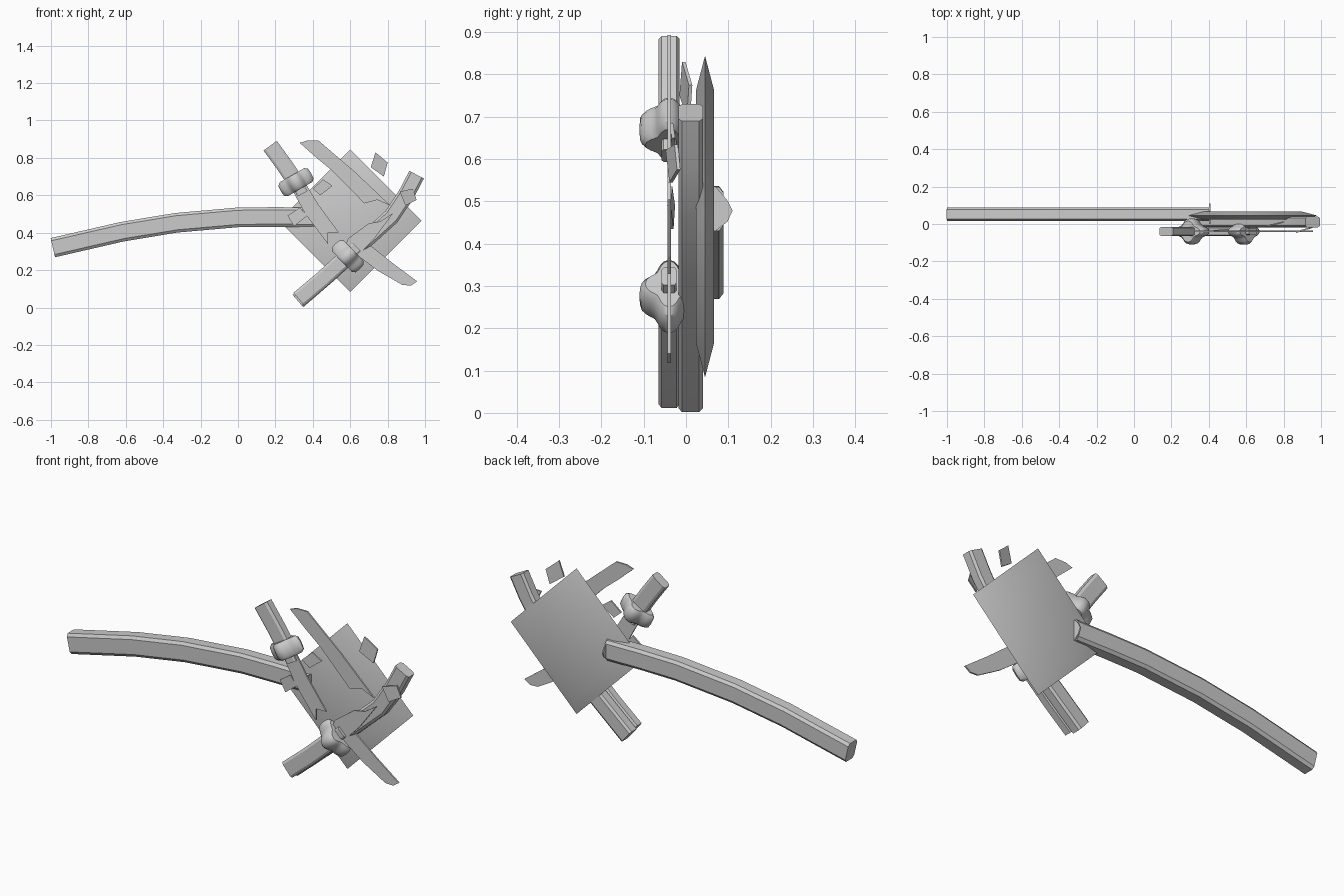
import bpy, bmesh, math
from mathutils import Vector

if "Cube" in bpy.data.objects:
    bpy.data.objects.remove(bpy.data.objects["Cube"])


def finish(name, bm, smooth=None):
    bmesh.ops.recalc_face_normals(bm, faces=bm.faces)
    me = bpy.data.meshes.new(name)
    bm.to_mesh(me)
    bm.free()
    ob = bpy.data.objects.new(name, me)
    bpy.context.collection.objects.link(ob)
    if smooth:
        bpy.ops.object.select_all(action='DESELECT')
        ob.select_set(True)
        bpy.context.view_layer.objects.active = ob
        bpy.ops.object.shade_smooth_by_angle(angle=math.radians(smooth))
    return ob


def loft(name, rings, smooth=None):
    """Skin equal-length rings of points and cap both ends."""
    bm = bmesh.new()
    vs = [[bm.verts.new(p) for p in r] for r in rings]
    n = len(rings[0])
    for a, b in zip(vs, vs[1:]):
        for i in range(n):
            j = (i + 1) % n
            bm.faces.new((a[i], a[j], b[j], b[i]))
    bm.faces.new(vs[0])
    bm.faces.new(vs[-1])
    return finish(name, bm, smooth)


def bar(name, path, y, w, h):
    """Chamfered bar following an x-z path; w across, h is the half depth."""
    oct_ = [(.5, .7), (.5, -.7), (.36, -1), (-.36, -1),
            (-.5, -.7), (-.5, .7), (-.36, 1), (.36, 1)]
    rings = []
    for i, (x, z) in enumerate(path):
        a, b = path[max(i - 1, 0)], path[min(i + 1, len(path) - 1)]
        t = Vector((b[0] - a[0], b[1] - a[1])).normalized()
        rings.append([(x - t.y * u * w, y + v * h, z + t.x * u * w) for u, v in oct_])
    return loft(name, rings, 25)


def shard(name, pts, y=-.04, tilt=0.0, thick=.008):
    """Thin flat piece of blade from an x-z outline, tilted in depth along x."""
    cx = sum(p[0] for p in pts) / len(pts)
    return loft(name, [[(x, y + s * thick / 2 + tilt * (x - cx), z) for x, z in pts]
                       for s in (-1, 1)])


def guard(name, cx, cz, angle):
    """Four-lobed guard, perpendicular to the blade direction."""
    t = Vector((math.cos(angle), 0, math.sin(angle)))
    n = Vector((-t.z, 0, t.x))
    rings = []
    for d, s in ((-.043, .8), (-.03, .97), (0, 1), (.03, .97), (.043, .8)):
        ring = []
        for i in range(32):
            a = i * math.tau / 32
            r = s * (.073 + .013 * math.cos(4 * a))
            ring.append(Vector((cx, -.04, cz)) + t * d
                        + n * (r * 1.1 * math.cos(a)) + Vector((0, r * .82 * math.sin(a), 0)))
        rings.append(ring)
    return loft(name, rings, 40)


# Back plate: diamond with bevelled rim
loft("back_plate", [[(.6, y, .464 + r), (.6 + r, y, .464), (.6, y, .464 - r), (.6 - r, y, .464)]
                    for y, r in ((.024, .30), (.045, .38), (.066, .30))], 30)

# Curved sheaths
bar("long_sheath", [(-.99, .32), (-.62, .405), (-.33, .453), (0, .482), (.2, .484), (.40, .482)],
    .052, .105, .037)
bar("short_sheath", [(.955, .71), (.90, .605), (.82, .485), (.67, .35), (.5, .19), (.32, .035)],
    .011, .088, .029)

# Thin lip at the mouth of the long sheath
loft("sheath_lip", [[(x, y, z) for y, z in ((.0, .43), (.07, .43), (.098, .452), (.11, .478),
                                            (.098, .502), (.07, .535), (.0, .535))]
                    for x in (.402, .408)])

# Handles
bar("lower_handle", [(.325, .045), (.45, .15), (.587, .275)], -.04, .088, .025)
bar("upper_handle", [(.172, .865), (.245, .765), (.31, .668)], -.04, .088, .025)

# Guards and blade collars
guard("lower_guard", .587, .275, math.radians(44))
guard("upper_guard", .31, .67, math.radians(-60))
bar("lower_collar", [(.587, .275), (.635, .323)], -.04, .06, .018)
bar("upper_collar", [(.31, .67), (.345, .608)], -.04, .06, .018)

# Broken blades
shard("lower_blade", [(.56, .30), (.615, .25), (.73, .37), (.83, .505), (.76, .46),
                      (.70, .45), (.59, .37)])
shard("upper_blade", [(.275, .655), (.345, .69), (.43, .55), (.54, .40), (.48, .40),
                      (.48, .34), (.36, .50)])

# Broken-off blade tips
shard("upper_tip", [(.33, .88), (.37, .893), (.43, .893), (.62, .73), (.815, .545),
                    (.745, .575), (.675, .557), (.505, .73), (.42, .80)])
shard("lower_tip", [(.71, .33), (.83, .235), (.958, .14), (.925, .118), (.88, .12),
                    (.75, .195), (.63, .285)])

# Scattered diamond shards
chips = [((.735, .83), (.80, .775), (.78, .70), (.71, .75)),
         ((.40, .635), (.455, .685), (.505, .65), (.44, .60)),
         ((.265, .49), (.33, .535), (.37, .49), (.30, .435)),
         ((.865, .62), (.935, .635), (.955, .575), (.895, .545))]
for i, (c, tilt, y) in enumerate(zip(chips, (.25, .1, -.1, .3), (0, -.035, -.035, -.03))):
    shard(f"shard_{i + 1}", c, y, tilt)
